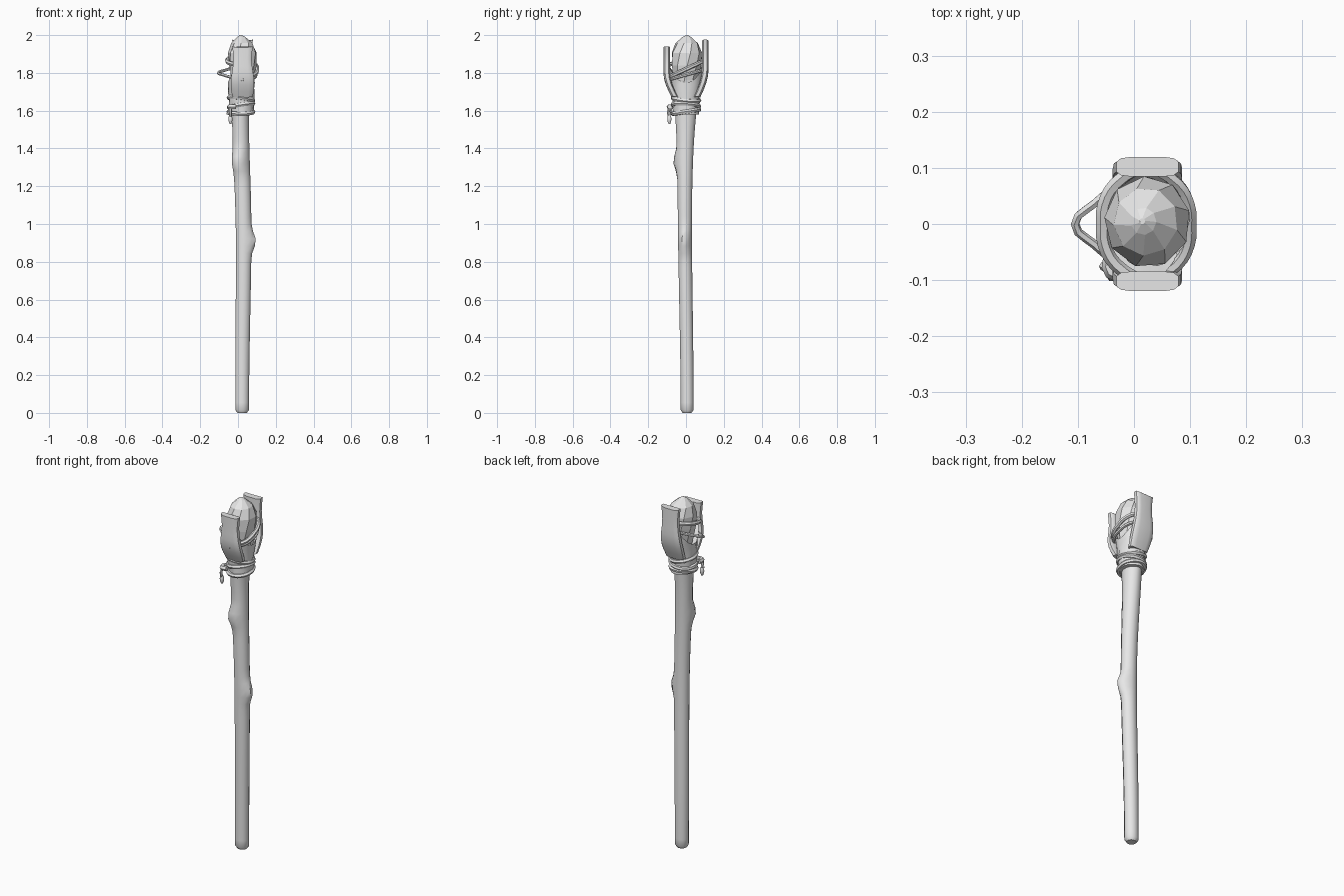
import bpy, bmesh
from math import sin, cos, pi, exp, copysign, radians

cube = bpy.data.objects.get("Cube")
if cube:
    bpy.data.objects.remove(cube)

grey = bpy.data.materials.new("plain_grey")
grey.use_nodes = True
grey.diffuse_color = (0.8, 0.8, 0.8, 1)
grey.node_tree.nodes["Principled BSDF"].inputs["Base Color"].default_value = grey.diffuse_color

middle = 0.022      # centre of the head along x
head_foot = 1.58    # height where the head begins
claw_reach = 0.1    # distance of the prongs from the axis


def select_only(obj):
    bpy.ops.object.select_all(action='DESELECT')
    obj.select_set(True)
    bpy.context.view_layer.objects.active = obj


def smooth(obj, degrees=45):
    select_only(obj)
    bpy.ops.object.shade_smooth_by_angle(angle=radians(degrees))


def spread(count):
    """Even steps from zero to one."""
    return [step / count for step in range(count + 1)]


def squared(value, power):
    """Bend a circle coordinate towards a rounded box."""
    return copysign(abs(value) ** power, value)


def loft(name, rings, sides, power=1, warp=None, twist=0):
    """Skin a stack of rings given as height, centre x, centre y, radius x, radius y."""
    bm = bmesh.new()
    loops = []
    for level, (z, centre_x, centre_y, radius_x, radius_y) in enumerate(rings):
        loop = []
        for corner in range(sides):
            angle = 2 * pi * (corner + 0.5) / sides + twist * level
            c, s = cos(angle), sin(angle)
            x = centre_x + radius_x * squared(c, power)
            y = centre_y + radius_y * squared(s, power)
            point = warp(x, y, z, c, s) if warp else (x, y, z)
            loop.append(bm.verts.new(point))
        loops.append(loop)
    for lower, upper in zip(loops, loops[1:]):
        for corner in range(sides):
            after = (corner + 1) % sides
            bm.faces.new((lower[corner], lower[after], upper[after], upper[corner]))
    bm.faces.new(loops[0][::-1])
    bm.faces.new(loops[-1])
    mesh = bpy.data.meshes.new(name)
    bm.to_mesh(mesh)
    bm.free()
    mesh.materials.append(grey)
    obj = bpy.data.objects.new(name, mesh)
    bpy.context.collection.objects.link(obj)
    return obj


def cord(name, points, radius, cyclic=False):
    """A round cord running smoothly through the points."""
    curve = bpy.data.curves.new(name, 'CURVE')
    curve.dimensions = '3D'
    curve.resolution_u = 3
    curve.bevel_depth = radius
    curve.bevel_resolution = 1
    curve.use_fill_caps = True
    spline = curve.splines.new('BEZIER')
    spline.bezier_points.add(len(points) - 1)
    for knot, point in zip(spline.bezier_points, points):
        knot.co = point
        knot.handle_left_type = knot.handle_right_type = 'AUTO'
    spline.use_cyclic_u = cyclic
    curve.materials.append(grey)
    obj = bpy.data.objects.new(name, curve)
    bpy.context.collection.objects.link(obj)
    select_only(obj)
    bpy.ops.object.convert(target='MESH')
    smooth(bpy.context.view_layer.objects.active)


# Shaft: gently bent, flaring under the head
def shaft_ring(z, size=1):
    centre_x = middle + 0.008 * sin(2 * z * z)
    centre_y = 0.006 * cos(2.8 * z)
    radius_x = 0.037 + 0.006 * z
    radius_y = 0.035 + 0.003 * z + 0.018 * (z / head_foot) ** 8
    return (z, centre_x, centre_y, radius_x * size, radius_y * size)


# Two knots in the wood, one to the left and one to the front right
def wood_knots(x, y, z, c, s):
    low = 0.026 * exp(-((z - 0.91) / 0.05) ** 2) * max(0, c) ** 2
    high = 0.022 * exp(-((z - 1.33) / 0.05) ** 2) * max(0, -0.6 * c - 0.8 * s)
    return (x + low - high / 2, y - low / 4 - high, z)


shaft_rings = [shaft_ring(0, 0.7)]
shaft_rings += [shaft_ring(0.015 + t * head_foot) for t in spread(40)]
smooth(loft("shaft", shaft_rings, 12, warp=wood_knots))


# Cloth socket: its rim rises at front and back and dips at the sides
def socket_folds(x, y, z, c, s):
    fold = 0.003 * sin(5 * c + 7 * s + 40 * z)
    lift = 4 * max(0, z - head_foot - 0.06) ** 1.6 * s * s
    return (x + fold * c, y + fold * s, z + lift)


socket_rings = []
for t in spread(6):
    depth = 0.068 + 0.036 * t ** 3
    socket_rings.append((head_foot + t / 6, middle - 0.004, 0, 0.064 + t / 150, depth))
socket_rings.append((1.7, middle, 0, 0.03, 0.03))
smooth(loft("cloth_socket", socket_rings, 20, warp=socket_folds))

# Bindings wound around the socket foot, each tilted its own way
for number in range(3):
    ring = []
    for t in spread(9)[:-1]:
        angle = 2 * pi * t
        tilt = 0.011 * sin(angle + 2 * number)
        ring.append((middle - 0.006 + 0.064 * cos(angle), 0.069 * sin(angle),
                     head_foot + 0.014 + number / 30 + tilt))
    cord("binding", ring, 0.012, True)


# Prongs: broad flat claws with raised corners
def claw_corners(x, y, z, c, s):
    return (x, y, z + 0.006 * c * c)


def prong(name, side, top):
    rings = []
    foot = 1.67
    for t in spread(8):
        lean = sin(min(1, 2 * t) * pi / 2)
        half_width = 0.056 + 0.007 * sin(2 * pi * t)
        centre_y = side * claw_reach * (0.58 + 0.44 * lean)
        rings.append((foot + t * (top - foot), middle + 0.002, centre_y, half_width, 0.018))
    smooth(loft(name, rings, 12, power=0.5, warp=claw_corners))


prong("front_prong", -1, 1.935)
prong("back_prong", 1, 1.97)

# Faceted crystal: swells upwards, then closes to a blunt tip
crystal_rings = []
for step in spread(6):
    t = sin(step * pi / 2)
    radius = 0.076 * (0.6 + 0.7 * t) * (1.05 - t ** 6)
    crystal_rings.append((1.68 + 0.32 * t, 0.025 - t ** 6 / 100, t / 200, radius, 1.06 * radius))
loft("crystal", crystal_rings, 9, twist=0.2)


# Straps joining the prongs around the sides of the crystal
def strap(name, reach, low, high, bow, radius):
    points = []
    for t in spread(6):
        across = 2 * t - 1
        points.append((middle + reach * (1 - abs(across) ** bow), 1.08 * claw_reach * across,
                       low + t * (high - low)))
    cord(name, points, radius)


strap("left_strap", 0.079, 1.77, 1.87, 3, 0.011)
strap("left_lower_strap", 0.072, 1.76, 1.82, 3, 0.009)
strap("right_strap", -0.078, 1.84, 1.89, 3, 0.012)
strap("right_loose_loop", -0.127, 1.76, 1.84, 1.2, 0.008)

# Tie at the front right of the binding with two hanging ends
tie_x, tie_y, tie_z = -0.04, -0.085, 1.62
tie = (tie_x, tie_y, tie_z)
cord("tie_knot", [(tie_x, tie_y + 0.03, tie_z), tie, (tie_x / 4, tie_y, tie_z)], 0.014)
cord("tie_end", [tie, (tie_x, tie_y - 0.01, tie_z - 0.03), (tie_x, tie_y, tie_z - 0.06)], 0.008)
cord("short_tie_end", [tie, (tie_x - 0.015, tie_y + 0.01, tie_z - 0.04)], 0.008)
tip_rings = []
for t in spread(4):
    radius = 0.005 + 0.007 * sin(pi * t)
    tip_rings.append((tie_z - 0.09 + t / 20, tie_x, tie_y - 0.003, radius, radius))
smooth(loft("tie_tip", tip_rings, 8))
